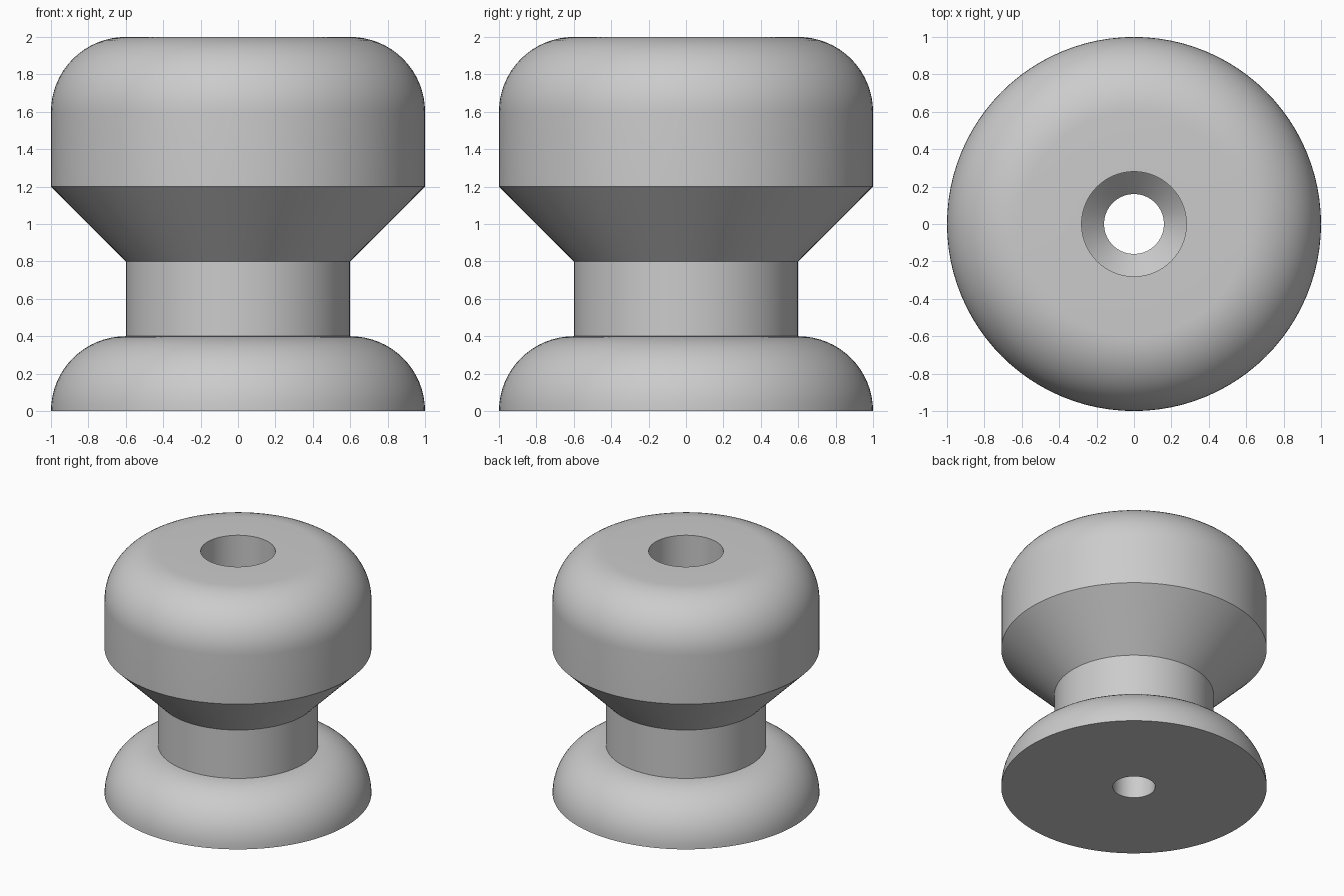
import bpy
import bmesh
from math import sin, cos, pi, radians

cube = bpy.data.objects.get("Cube")
if cube:
    bpy.data.objects.remove(cube, do_unlink=True)

SEGMENTS = 96
ARC_STEPS = 16


def rounded_shoulder(center_r, center_z, radius):
    """Quarter round from the outer wall up to the flat top."""
    angles = [pi / 2 * i / ARC_STEPS for i in range(ARC_STEPS + 1)]
    return [(center_r + radius * cos(a), center_z + radius * sin(a)) for a in angles]


def lathe(name, profile, material):
    """Revolve a closed (radius, height) outline around the z axis."""
    bm = bmesh.new()
    verts = [bm.verts.new((r, 0, z)) for r, z in profile]
    edges = [bm.edges.new((v, verts[(i + 1) % len(verts)])) for i, v in enumerate(verts)]
    bmesh.ops.spin(bm, geom=verts + edges, cent=(0, 0, 0), axis=(0, 0, 1),
                   angle=2 * pi, steps=SEGMENTS)
    bmesh.ops.remove_doubles(bm, verts=bm.verts[:], dist=0.0001)
    bmesh.ops.recalc_face_normals(bm, faces=bm.faces[:])
    mesh = bpy.data.meshes.new(name)
    bm.to_mesh(mesh)
    bm.free()
    mesh.materials.append(material)
    obj = bpy.data.objects.new(name, mesh)
    bpy.context.collection.objects.link(obj)
    bpy.ops.object.select_all(action='DESELECT')
    obj.select_set(True)
    bpy.context.view_layer.objects.active = obj
    bpy.ops.object.shade_smooth_by_angle(angle=radians(30))
    return obj


# Plain grey material
grey = bpy.data.materials.new("light grey")
grey.use_nodes = True
color = (0.6, 0.6, 0.6, 1)
grey.diffuse_color = color
grey.node_tree.nodes["Principled BSDF"].inputs["Base Color"].default_value = color

# Domed foot, neck, flared cone and rounded head
outside = rounded_shoulder(0.6, 0, 0.4)
outside += [(0.6, 0.8), (1, 1.2)]
outside += rounded_shoulder(0.6, 1.6, 0.4)

# Screw hole: wide bore, countersink seat, narrow shaft
screw_hole = [(0.28, 2), (0.28, 1.0), (0.16, 0.88), (0.16, 0)]

lathe("knob", outside + screw_hole, grey)
